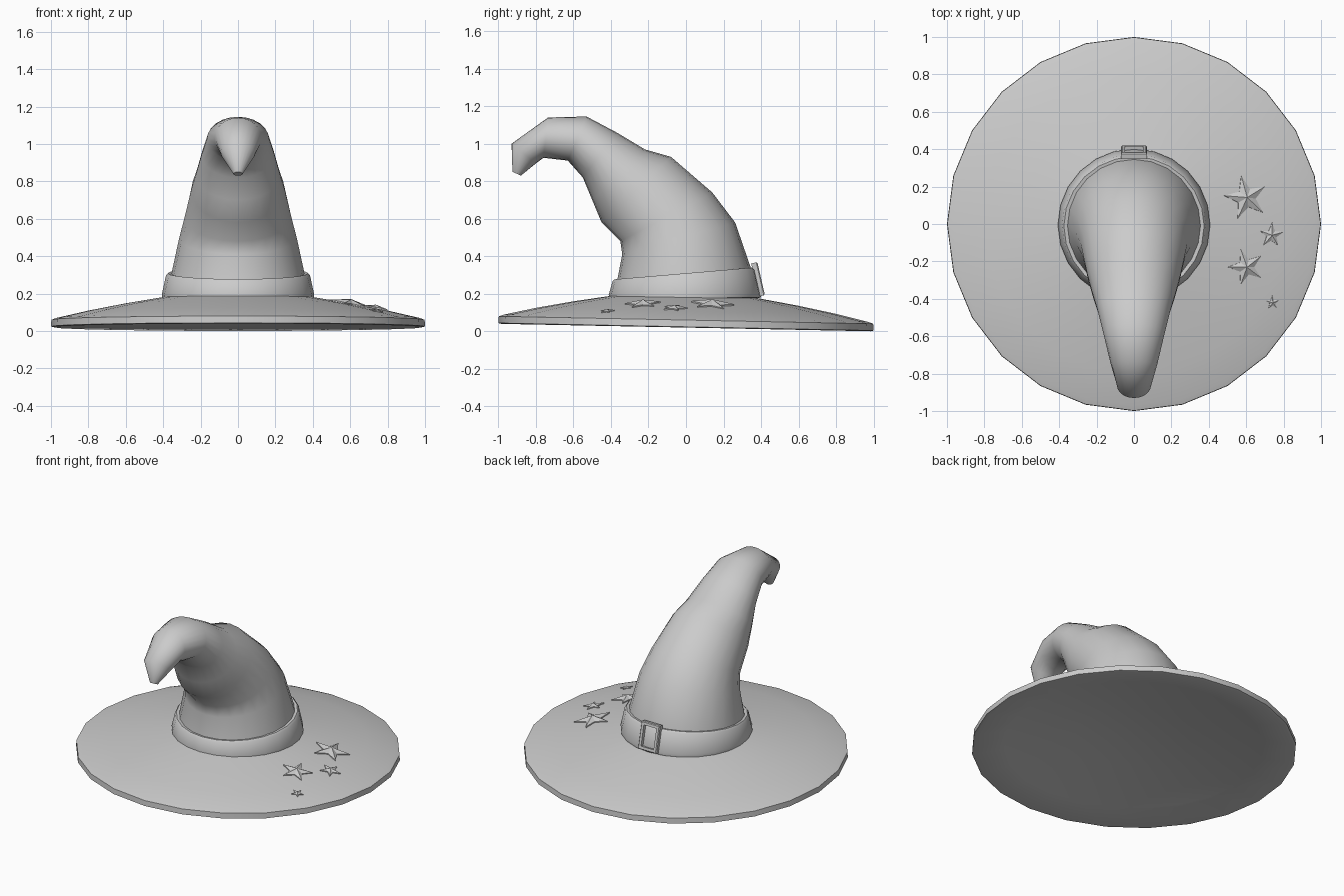
import bpy, bmesh
from math import sin, cos, pi, radians, atan2
from mathutils import Vector, Matrix

if "Cube" in bpy.data.objects:
    bpy.data.objects.remove(bpy.data.objects["Cube"])

N = 24


def tilt(y):
    return -0.02 * y


def make(name, verts, faces, smooth=40):
    me = bpy.data.meshes.new(name)
    me.from_pydata([tuple(v) for v in verts], [], faces)
    bm = bmesh.new()
    bm.from_mesh(me)
    bmesh.ops.remove_doubles(bm, verts=bm.verts, dist=1e-5)
    bmesh.ops.recalc_face_normals(bm, faces=bm.faces)
    bm.to_mesh(me)
    bm.free()
    ob = bpy.data.objects.new(name, me)
    bpy.context.collection.objects.link(ob)
    if smooth:
        bpy.ops.object.select_all(action='DESELECT')
        ob.select_set(True)
        bpy.context.view_layer.objects.active = ob
        bpy.ops.object.shade_smooth_by_angle(angle=radians(smooth))
    return ob


def loft(name, rings, caps=False, smooth=40):
    """Skin a list of equal-length rings with quads."""
    n = len(rings[0])
    verts = [v for r in rings for v in r]
    faces = [(i * n + j, i * n + (j + 1) % n, (i + 1) * n + (j + 1) % n, (i + 1) * n + j)
             for i in range(len(rings) - 1) for j in range(n)]
    if caps:
        faces += [tuple(range(n)), tuple(range(len(verts) - n, len(verts)))]
    return make(name, verts, faces, smooth)


def side_ring(front, back, hw):
    """Ellipse whose ends in the y-z plane are front and back, half width hw in x."""
    f, b = Vector((0, *front)), Vector((0, *back))
    c, d = (f + b) / 2, (b - f) / 2
    return [c + d * sin(2 * pi * k / N) + Vector((hw * cos(2 * pi * k / N), 0, 0))
            for k in range(N)]


# Brim: shallow tilted cone, hollow underneath
def brim_ring(r, z):
    return [Vector((r * cos(2 * pi * k / N), r * sin(2 * pi * k / N),
                    z + tilt(r * sin(2 * pi * k / N)))) for k in range(N)]


top = [(0.36, 0.188), (0.42, 0.178), (0.6, 0.148), (0.8, 0.109), (0.97, 0.07), (0.998, 0.06)]
under = [(1.0, 0.024), (0.985, 0.02), (0.8, 0.055), (0.6, 0.085), (0.36, 0.118), (0.12, 0.135)]
loft("brim", [brim_ring(r, z) for r, z in top + under], caps=True)

# Crown: bent cone with a drooping tip
crown = [((-0.37, 0.17), (0.37, 0.17), 0.37),
         ((-0.365, 0.28), (0.345, 0.34), 0.355),
         ((-0.34, 0.41), (0.262, 0.58), 0.315),
         ((-0.35, 0.48), (0.14, 0.74), 0.285),
         ((-0.45, 0.58), (-0.08, 0.93), 0.25),
         ((-0.50, 0.70), (-0.22, 0.97), 0.225),
         ((-0.55, 0.82), (-0.37, 1.06), 0.195),
         ((-0.63, 0.91), (-0.53, 1.145), 0.165),
         ((-0.76, 0.925), (-0.735, 1.14), 0.125),
         ((-0.80, 0.895), (-0.93, 1.0), 0.09),
         ((-0.88, 0.83), (-0.925, 0.85), 0.025)]
loft("crown", [side_ring(*r) for r in crown], caps=True, smooth=60)

# Band: taller at the back
band = [((-0.36, 0.175), (0.36, 0.175), 0.36),
        ((-0.41, 0.175), (0.40, 0.18), 0.405),
        ((-0.412, 0.195), (0.402, 0.2), 0.407),
        ((-0.392, 0.265), (0.372, 0.33), 0.385),
        ((-0.382, 0.277), (0.36, 0.34), 0.375),
        ((-0.35, 0.272), (0.33, 0.335), 0.345)]
loft("hat_band", [side_ring(*r) for r in band])

# Buckle: rectangular frame leaning with the back of the band
lo, hi = Vector((0, 0.405, 0.19)), Vector((0, 0.365, 0.365))
up = (hi - lo).normalized()
out = Vector((1, 0, 0)).cross(up) * -1
mid = (lo + hi) / 2


def frame_ring(w, h, d):
    return [mid + Vector((sx * w, 0, 0)) + up * (sy * h) + out * d
            for sx, sy in ((-1, -1), (1, -1), (1, 1), (-1, 1))]


W, H, T = 0.069, 0.09, 0.022
frame = [frame_ring(W, H, -0.018), frame_ring(W, H, 0.01), frame_ring(W - 0.005, H - 0.005, 0.016),
         frame_ring(W - T, H - T, 0.016), frame_ring(W - T, H - T, -0.018)]
loft("buckle", frame + frame[:1], smooth=0)


# Stars: low faceted stars lying on the brim
def star(name, x, y, R, turn):
    r = (x * x + y * y) ** 0.5
    i = next(k for k in range(len(top) - 1) if top[k + 1][0] >= r)
    (r0, z0), (r1, z1) = top[i], top[i + 1]
    slope = (z1 - z0) / (r1 - r0)
    z = z0 + slope * (r - r0) + tilt(y)
    normal = Vector((-slope * x / r, -slope * y / r + 0.02, 1)).normalized()
    rot = Vector((0, 0, 1)).rotation_difference(normal).to_matrix()

    def place(p):
        return Vector((x, y, z)) + rot @ Vector(p)

    pts = [((R if k % 2 == 0 else R * 0.42), turn + k * pi / 5) for k in range(10)]
    verts = [place((q * cos(a), q * sin(a), h)) for h in (-0.008, 0.005) for q, a in pts]
    verts.append(place((0, 0, 0.005 + R * 0.2)))
    faces = [tuple(range(10))]
    for k in range(10):
        n = (k + 1) % 10
        faces += [(k, n, 10 + n, 10 + k), (10 + k, 10 + n, 20)]
    make(name, verts, faces, 0)


for i, (x, y, R, a) in enumerate([(0.6, 0.14, 0.12, 31), (0.735, -0.06, 0.067, 15),
                                  (0.6, -0.23, 0.1, 36), (0.74, -0.42, 0.038, 20)]):
    star(f"star_{i + 1}", x, y, R, radians(a))
